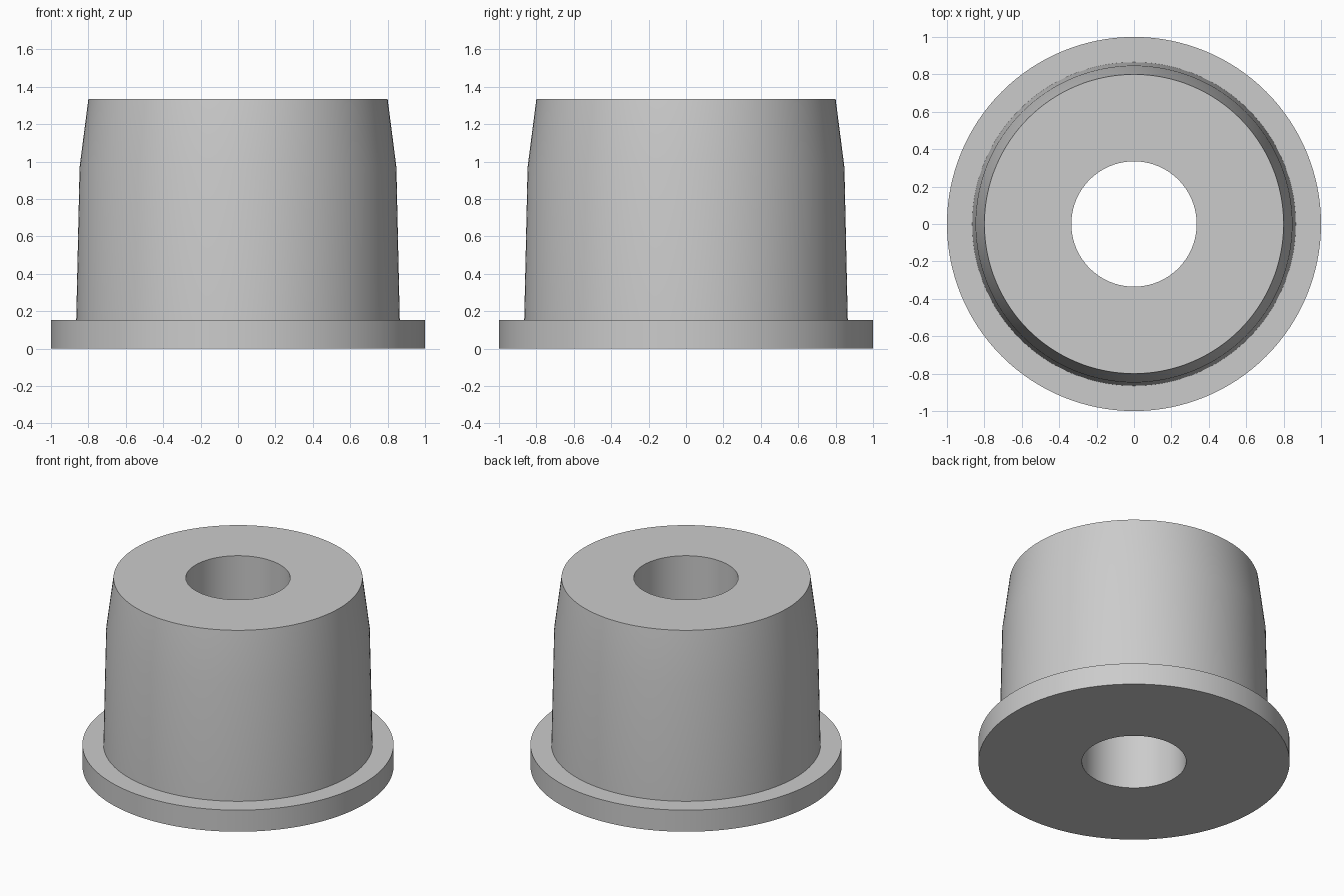
import bpy, bmesh, math

if "Cube" in bpy.data.objects:
    bpy.data.objects.remove(bpy.data.objects["Cube"])

SEGMENTS = 128

# Closed cross-section (radius, height) of the flanged, tapered bushing
PROFILE = [
    (0.335, 0.0), (1.0, 0.0), (1.0, 0.153),      # underside and flange rim
    (0.865, 0.153), (0.847, 0.97), (0.80, 1.335),  # tapered body, steeper lead-in
    (0.335, 1.335),                              # top face down into the bore
]


def lathe(name, profile, material):
    bm = bmesh.new()
    rings = []
    for i in range(SEGMENTS):
        a = 2 * math.pi * i / SEGMENTS
        rings.append([bm.verts.new((r * math.cos(a), r * math.sin(a), z))
                      for r, z in profile])
    n = len(profile)
    for i in range(SEGMENTS):
        a, b = rings[i], rings[(i + 1) % SEGMENTS]
        for j in range(n):
            k = (j + 1) % n
            bm.faces.new((a[j], b[j], b[k], a[k]))
    bmesh.ops.recalc_face_normals(bm, faces=bm.faces)
    mesh = bpy.data.meshes.new(name)
    bm.to_mesh(mesh)
    bm.free()
    mesh.materials.append(material)
    obj = bpy.data.objects.new(name, mesh)
    bpy.context.collection.objects.link(obj)
    return obj


grey = bpy.data.materials.new("plain_grey")
grey.diffuse_color = (0.6, 0.6, 0.6, 1.0)
grey.use_nodes = True
grey.node_tree.nodes["Principled BSDF"].inputs["Base Color"].default_value = grey.diffuse_color

# Flanged bushing with a through bore
bushing = lathe("flanged_bushing", PROFILE, grey)
bpy.context.view_layer.objects.active = bushing
bushing.select_set(True)
bpy.ops.object.shade_smooth_by_angle(angle=math.radians(30))
